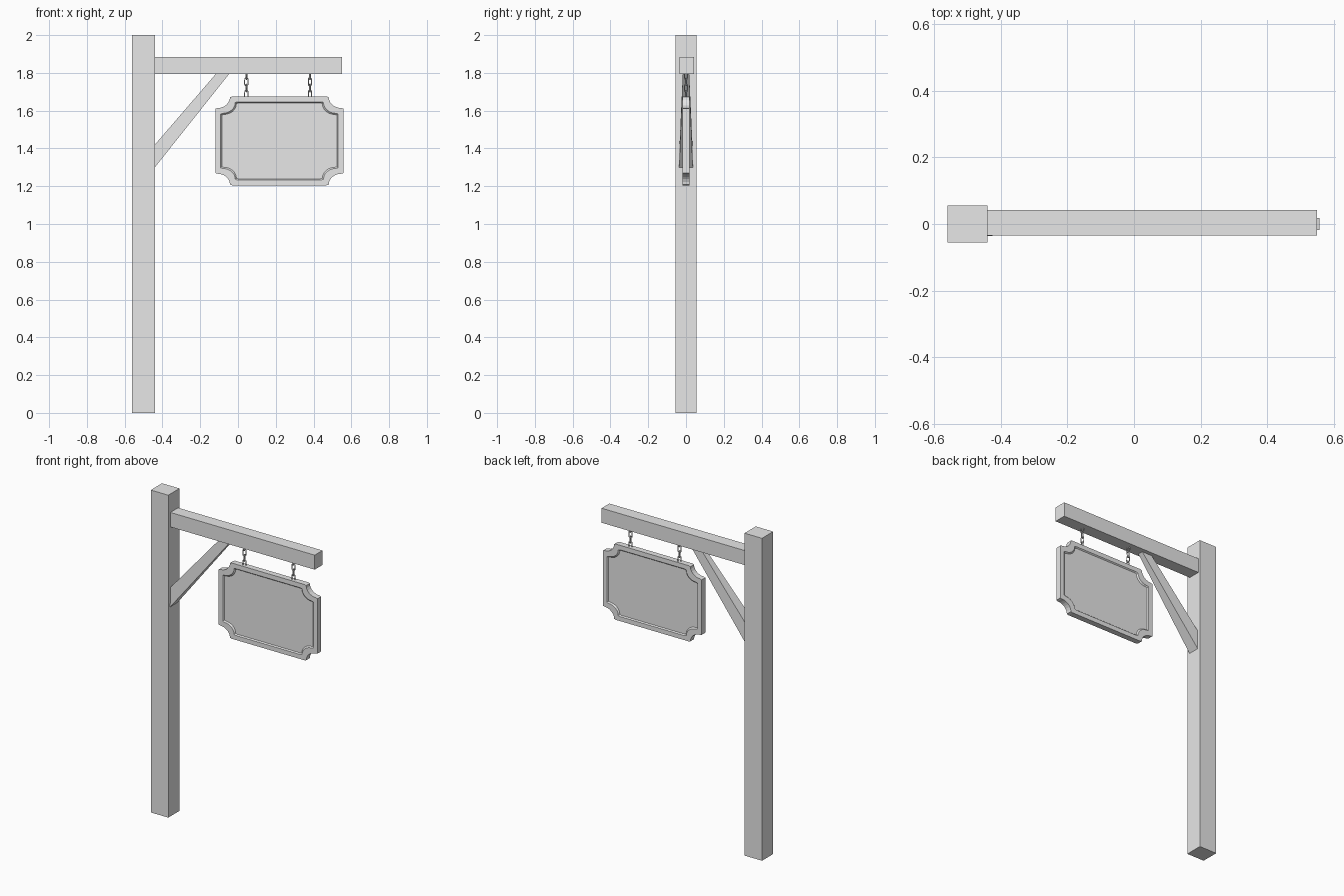
import bpy, bmesh, math
from mathutils import Matrix, Vector

cube = bpy.data.objects.get("Cube")
if cube:
    bpy.data.objects.remove(cube, do_unlink=True)

grey = bpy.data.materials.new("plain_grey")
grey.use_nodes = True
grey.diffuse_color = (0.8, 0.8, 0.8, 1)
grey.node_tree.nodes["Principled BSDF"].inputs["Base Color"].default_value = (0.8, 0.8, 0.8, 1)


def finish(name, bm):
    bmesh.ops.recalc_face_normals(bm, faces=bm.faces)
    mesh = bpy.data.meshes.new(name)
    bm.to_mesh(mesh)
    bm.free()
    mesh.materials.append(grey)
    obj = bpy.data.objects.new(name, mesh)
    bpy.context.collection.objects.link(obj)
    return obj


def box(name, low, high):
    low, high = Vector(low), Vector(high)
    bm = bmesh.new()
    bmesh.ops.create_cube(bm, size=1, matrix=Matrix.Translation((low + high) / 2)
                          @ Matrix.Diagonal((*(high - low), 1)))
    return finish(name, bm)


def loft(name, rings):
    """Skin matching rings of points and cap both ends."""
    bm = bmesh.new()
    loops = [[bm.verts.new(p) for p in ring] for ring in rings]
    n = len(loops[0])
    for a, b in zip(loops, loops[1:]):
        for i in range(n):
            j = (i + 1) % n
            bm.faces.new((a[i], a[j], b[j], b[i]))
    bm.faces.new(loops[0])
    bm.faces.new(loops[-1])
    return finish(name, bm)


# Post and beam
box("post", (-0.56, -0.055, 0), (-0.44, 0.055, 2))
box("beam", (-0.44, -0.034, 1.795), (0.55, 0.042, 1.885))

# Diagonal brace, narrower at the top
loft("brace", [
    [(-0.44, -0.036, 1.30), (-0.44, 0.036, 1.30), (-0.44, 0.034, 1.42), (-0.44, -0.034, 1.42)],
    [(-0.045, -0.017, 1.797), (-0.045, 0.017, 1.797), (-0.115, 0.017, 1.797), (-0.115, -0.017, 1.797)],
])

# Sign board: scooped corners, raised rim and recessed panel on both sides
CX, CZ, HX, HZ = 0.219, 1.44, 0.339, 0.235


def outline(inset, y):
    """Rectangle whose corners are cut by concave arcs with small shoulders."""
    hx, hz = HX - inset, HZ - inset
    shoulder, radius, steps = 0.011, 0.058, 6
    ring = []
    for sx, sz in ((1, 1), (-1, 1), (-1, -1), (1, -1)):
        ox, oz = hx - shoulder, hz - shoulder * 0.3
        corner = [(hx, oz - radius - shoulder * 0.3)]
        for k in range(steps + 1):
            t = math.radians(90 * k / steps)
            corner.append((ox - radius * math.sin(t) * 1.15, oz - radius * math.cos(t)))
        corner.append((ox - radius * 1.15 - shoulder, hz))
        if sx * sz < 0:
            corner.reverse()
        ring += [(CX + sx * x, y, CZ + sz * z) for x, z in corner]
    return ring


loft("sign_board", [
    outline(0.034, -0.011), outline(0.028, -0.018), outline(0, -0.018),
    outline(0, 0.018), outline(0.028, 0.018), outline(0.034, 0.011),
])


# Chains: alternating oval links
def link(name, x, z, half_height, half_width, wire, turn):
    segs, sides = 16, 6
    bm = bmesh.new()
    rings = []
    for i in range(segs):
        a = math.tau * i / segs
        straight = half_height - half_width
        centre = Vector((half_width * math.cos(a), 0,
                         half_width * math.sin(a) + math.copysign(straight, math.sin(a + 0.01))))
        out = Vector((math.cos(a), 0, math.sin(a)))
        rings.append([bm.verts.new(centre + wire * (math.cos(b) * out + Vector((0, math.sin(b), 0))))
                      for b in (math.tau * j / sides for j in range(sides))])
    for i in range(segs):
        p, q = rings[i], rings[(i + 1) % segs]
        for j in range(sides):
            k = (j + 1) % sides
            bm.faces.new((p[j], p[k], q[k], q[j]))
    bmesh.ops.transform(bm, verts=bm.verts, matrix=Matrix.Translation((x, 0, z))
                        @ Matrix.Rotation(math.radians(turn), 4, "Z"))
    obj = finish(name, bm)
    obj.data.shade_smooth()


for side, x in (("right", 0.044), ("left", 0.381)):
    for i in range(4):
        link(f"{side}_chain_link_{i + 1}", x, 1.687 + 0.033 * i, 0.021, 0.0095, 0.0028,
             20 if i % 2 == 0 else 105)
